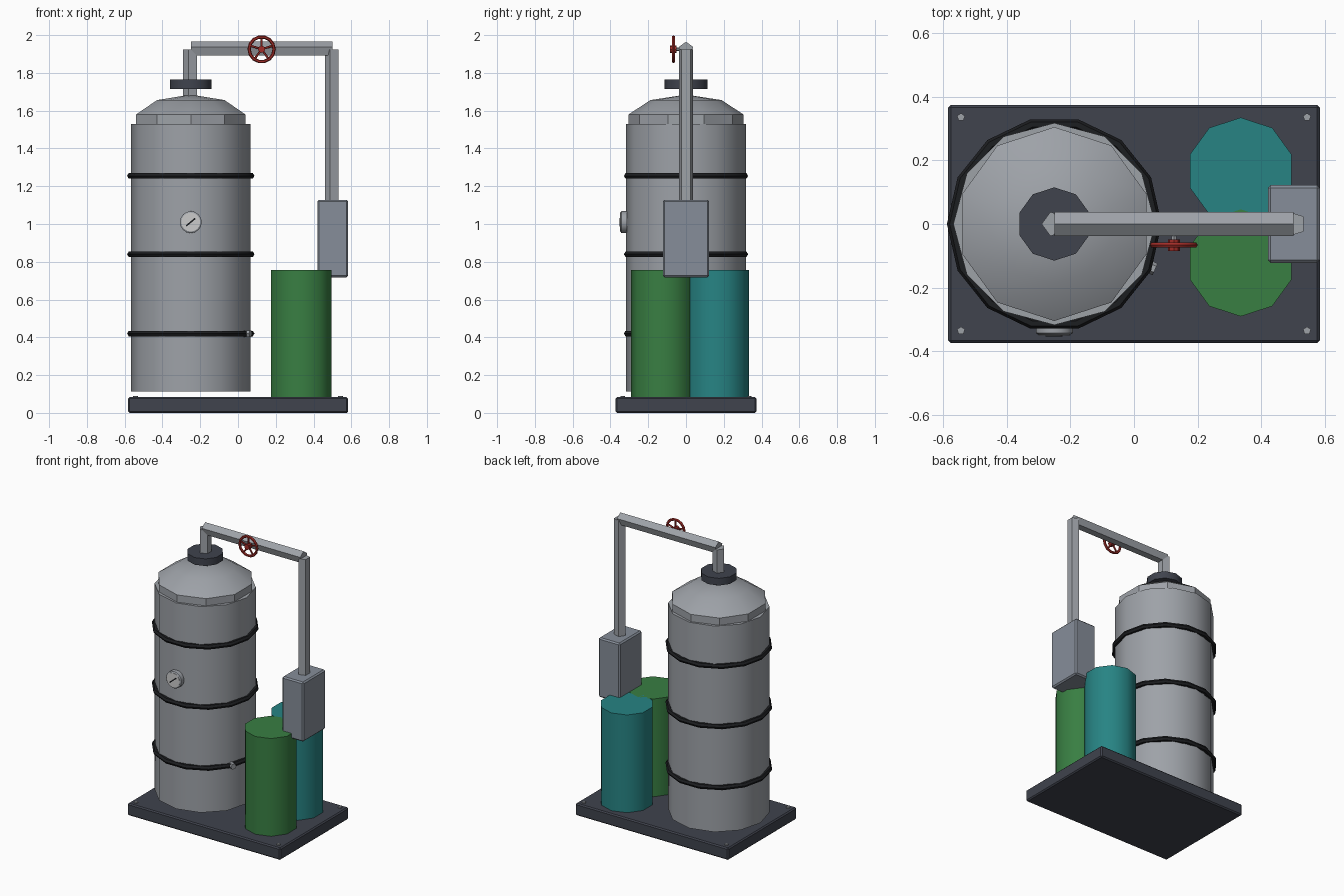
import bpy, bmesh, math
from math import sin, cos, pi, radians
from mathutils import Vector, Matrix

if "Cube" in bpy.data.objects:
    bpy.data.objects.remove(bpy.data.objects["Cube"])


def mat(name, r, g, b):
    m = bpy.data.materials.new(name)
    m.diffuse_color = (r, g, b, 1)
    m.use_nodes = True
    m.node_tree.nodes["Principled BSDF"].inputs["Base Color"].default_value = m.diffuse_color
    return m


STEEL = mat("steel", 0.34, 0.36, 0.39)
DARK = mat("dark_paint", 0.05, 0.056, 0.075)
BLACK = mat("rubber", 0.012, 0.013, 0.015)
GREEN = mat("green", 0.04, 0.21, 0.055)
TEAL = mat("teal", 0.02, 0.23, 0.23)
RED = mat("red", 0.36, 0.025, 0.02)
PANEL = mat("panel", 0.24, 0.27, 0.32)
WHITE = mat("white", 0.75, 0.75, 0.72)


def finish(name, bm, m, smooth=None):
    bmesh.ops.recalc_face_normals(bm, faces=bm.faces)
    me = bpy.data.meshes.new(name)
    bm.to_mesh(me)
    bm.free()
    ob = bpy.data.objects.new(name, me)
    bpy.context.collection.objects.link(ob)
    me.materials.append(m)
    if smooth:
        bpy.ops.object.select_all(action='DESELECT')
        ob.select_set(True)
        bpy.context.view_layer.objects.active = ob
        bpy.ops.object.shade_smooth_by_angle(angle=radians(smooth))
    return ob


def lathe(name, prof, n, m, loc=(0, 0, 0), start=90, rot=None, smooth=40):
    """Revolve (radius, height) points with n sides about local z and cap both ends."""
    bm = bmesh.new()
    rings = []
    for r, z in prof:
        rings.append([bm.verts.new((r * cos(radians(start) + 2 * pi * i / n),
                                    r * sin(radians(start) + 2 * pi * i / n), z)) for i in range(n)])
    for a, b in zip(rings, rings[1:]):
        for i in range(n):
            j = (i + 1) % n
            bm.faces.new((a[i], a[j], b[j], b[i]))
    bm.faces.new(rings[0])
    bm.faces.new(rings[-1])
    bmesh.ops.remove_doubles(bm, verts=bm.verts, dist=1e-5)
    M = Matrix.Translation(loc)
    if rot:
        M = M @ rot
    bm.transform(M)
    return finish(name, bm, m, smooth)


def torus(name, R, r, n, k, m, loc, rot=None):
    bm = bmesh.new()
    v = [[bm.verts.new(((R + r * cos(2 * pi * j / k)) * cos(2 * pi * i / n),
                        (R + r * cos(2 * pi * j / k)) * sin(2 * pi * i / n),
                        r * sin(2 * pi * j / k))) for j in range(k)] for i in range(n)]
    for i in range(n):
        for j in range(k):
            a, b = (i + 1) % n, (j + 1) % k
            bm.faces.new((v[i][j], v[a][j], v[a][b], v[i][b]))
    bm.transform(Matrix.Translation(loc) @ (rot or Matrix()))
    return finish(name, bm, m, 40)


def box(name, lo, hi, m, bevel=0):
    lo, hi = Vector(lo), Vector(hi)
    bm = bmesh.new()
    bmesh.ops.create_cube(bm, size=1, matrix=Matrix.Translation((lo + hi) / 2) @ Matrix.Diagonal((*(hi - lo), 1)))
    if bevel:
        bmesh.ops.bevel(bm, geom=bm.edges[:], offset=bevel, segments=1, affect='EDGES')
    return finish(name, bm, m)


FRONT = Matrix.Rotation(pi / 2, 4, 'X')    # local z -> -y
SIDE = Matrix.Rotation(pi / 2, 4, 'Y')     # local z -> +x
TX = -0.25

# skid base with corner bolts
box("base", (-0.583, -0.373, 0), (0.583, 0.373, 0.083), DARK, 0.008)
for i, sx in enumerate((-1, 1)):
    for j, sy in enumerate((-1, 1)):
        lathe(f"base_bolt_{i}{j}", [(0.013, 0.075), (0.013, 0.09)], 5, STEEL, (sx * 0.543, sy * 0.335, 0))

# main tank, dome (squashed low-poly sphere) and neck flange
lathe("tank_body", [(0.317, 0.112), (0.317, 1.53)], 12, STEEL, (TX, 0, 0))
dome = [(0.32 * sin(radians(a)), 1.533 + 0.152 * cos(radians(a))) for a in (108, 72, 36)]
lathe("tank_dome", dome + [(0, 1.685)], 10, STEEL, (TX, 0, 0), smooth=30)
lathe("neck_flange", [(0.115, 1.716), (0.115, 1.765)], 10, DARK, (TX, 0, 0))

# tank bands and clamp bolt
for i, z in enumerate((0.42, 0.84, 1.255)):
    torus(f"tank_band_{i}", 0.32, 0.017, 14, 6, BLACK, (TX, 0, z))
lathe("clamp_bolt", [(0.02, -0.02), (0.02, 0.018)], 6, STEEL, (0.05, -0.135, 0.42),
      rot=Matrix.Rotation(radians(-24), 4, 'Z') @ SIDE)

# pressure gauge on the front
lathe("gauge_body", [(0.058, 0), (0.058, 0.03), (0.05, 0.036)], 16, STEEL, (TX, -0.312, 1.01), rot=FRONT)
lathe("gauge_face", [(0.05, 0), (0.05, 0.003)], 16, WHITE, (TX, -0.347, 1.01), rot=FRONT)
n = box("gauge_needle", (-0.032, -0.002, -0.004), (0.03, 0.002, 0.004), BLACK)
n.data.transform(Matrix.Translation((TX, -0.351, 1.01)) @ Matrix.Rotation(radians(-40), 4, 'Y'))

# five-sided pipe run
lathe("riser_pipe", [(0.04, 1.6), (0.04, 1.925)], 5, STEEL, (TX, 0, 0), 180, smooth=None)
lathe("cross_pipe", [(0.04, 0), (0.04, 0.75)], 5, STEEL, (TX, 0, 1.925), 180, SIDE, None)
lathe("down_pipe", [(0.04, 1.1), (0.04, 1.925)], 5, STEEL, (0.5, 0, 0), 180, smooth=None)

# control box and two drums
box("control_box", (0.42, -0.122, 0.718), (0.583, 0.122, 1.128), PANEL, 0.009)
lathe("green_drum", [(0.168, 0.075), (0.168, 0.756)], 10, GREEN, (0.335, -0.122, 0))
lathe("teal_drum", [(0.168, 0.075), (0.168, 0.756)], 10, TEAL, (0.335, 0.166, 0))

# valve handwheel
W = (0.125, -0.066, 1.925)
torus("valve_wheel", 0.066, 0.009, 14, 6, RED, W, FRONT)
lathe("valve_hub", [(0.019, -0.017), (0.019, 0.018)], 8, RED, W, rot=FRONT)
lathe("valve_stem", [(0.009, -0.06), (0.009, 0)], 6, STEEL, W, rot=FRONT)
for i in range(5):
    lathe(f"valve_spoke_{i}", [(0.006, 0), (0.006, 0.066)], 5, RED, W,
          rot=Matrix.Rotation(2 * pi * i / 5, 4, 'Y'))
